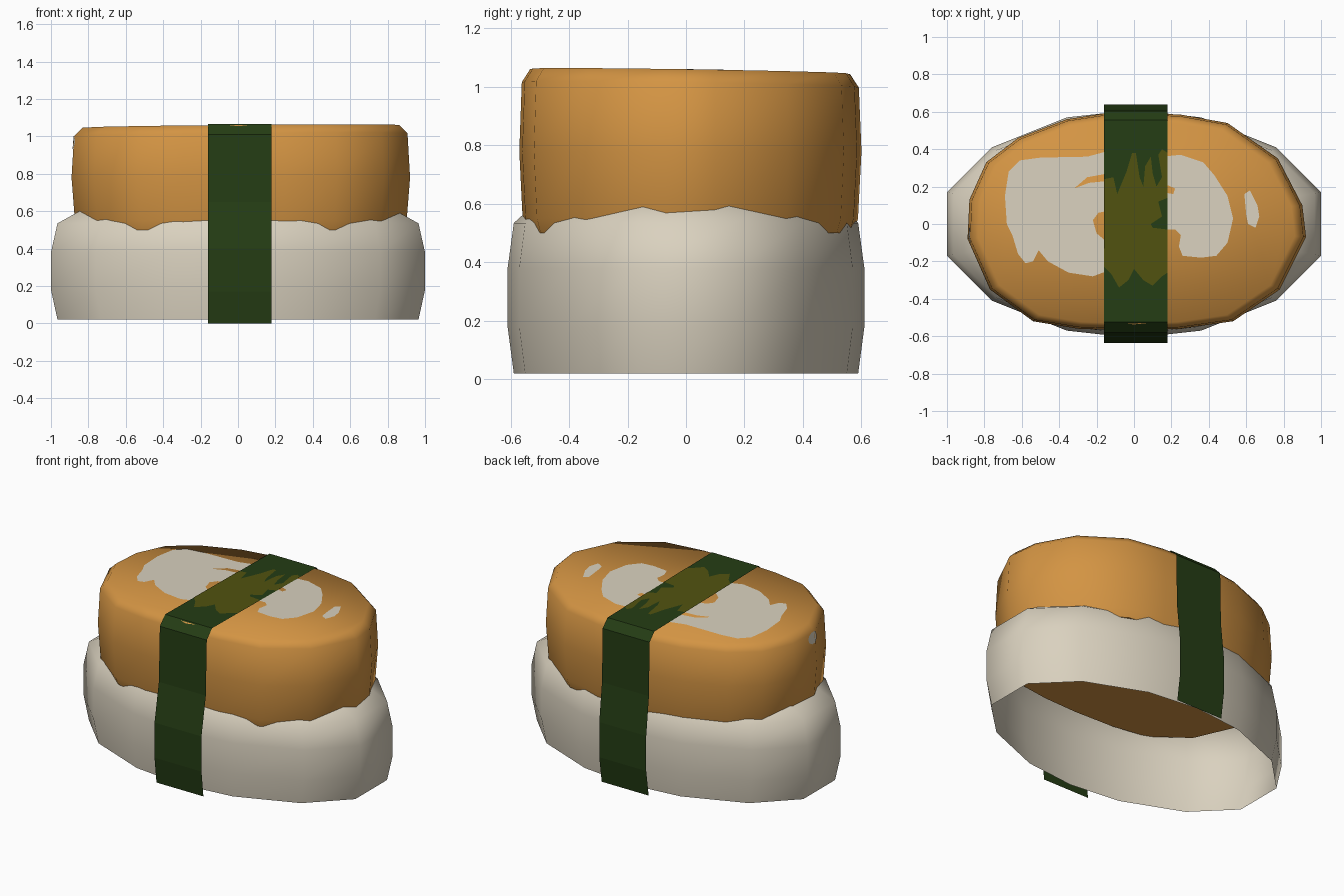
import bpy, bmesh, math
from mathutils import Vector
from mathutils.bvhtree import BVHTree

if "Cube" in bpy.data.objects:
    bpy.data.objects.remove(bpy.data.objects["Cube"])


def material(name, rgb):
    m = bpy.data.materials.new(name)
    m.diffuse_color = (*rgb, 1)
    m.use_nodes = True
    m.node_tree.nodes["Principled BSDF"].inputs["Base Color"].default_value = m.diffuse_color
    return m


CREAM = material("rice cream", (0.70, 0.64, 0.52))
ORANGE = material("topping orange", (0.65, 0.295, 0.056))
GREEN = material("seaweed green", (0.018, 0.046, 0.007))
OLIVE = material("seaweed olive", (0.082, 0.085, 0.005))


def add_object(name, verts, faces, mat, smooth=None):
    me = bpy.data.meshes.new(name)
    me.from_pydata([tuple(v) for v in verts], [], faces)
    me.materials.append(mat)
    ob = bpy.data.objects.new(name, me)
    bpy.context.collection.objects.link(ob)
    if smooth:
        bpy.ops.object.select_all(action='DESELECT')
        ob.select_set(True)
        bpy.context.view_layer.objects.active = ob
        bpy.ops.object.shade_smooth_by_angle(angle=math.radians(smooth))
    return ob


def loft(name, rings, mat, smooth, capped):
    """Join counter-clockwise rings from bottom to top."""
    n = len(rings[0])
    verts = [v for r in rings for v in r]
    faces = [(k * n + i, k * n + (i + 1) % n, (k + 1) * n + (i + 1) % n, (k + 1) * n + i)
             for k in range(len(rings) - 1) for i in range(n)]
    if capped:
        faces.append(tuple(reversed(range(n))))
        faces.append(tuple(range(len(verts) - n, len(verts))))
    return add_object(name, verts, faces, mat, smooth)


# Rice block: open shell, outline mirrored from one quarter
quarter = [(1.0, 0.17), (0.76, 0.41), (0.36, 0.57)]
half = quarter + [(0, 0.61)] + [(-x, y) for x, y in reversed(quarter)]
outline = half + [(-x, -y) for x, y in half]
rice_profile = [(0.02, 0.965), (0.18, 1), (0.38, 1), (0.535, 0.965), (0.61, 0.83)]
loft("rice", [[(x * s, y * s, z) for x, y in outline] for z, s in rice_profile],
     CREAM, 60, False)


# Orange topping with a slightly tilted top
def top_z(x, y):
    return 1.053 + 0.009 * x - 0.015 * y


slab = [(0.92, -0.07), (0.9, 0.1), (0.77, 0.35), (0.5, 0.54), (0.25, 0.585), (-0.1, 0.6),
        (-0.36, 0.56), (-0.62, 0.46), (-0.79, 0.33), (-0.88, 0.13), (-0.89, -0.08),
        (-0.77, -0.35), (-0.54, -0.52), (-0.3, -0.56), (0, -0.57), (0.25, -0.56),
        (0.53, -0.52), (0.78, -0.35)]
rings = [[(x * s, y * s, z) for x, y in slab] for z, s in [(0.5, 0.955), (0.55, 0.98), (0.78, 1)]]
for drop, s in [(0.045, 0.985), (0, 0.935)]:
    rings.append([(x * s, y * s, top_z(x * s, y * s) - drop) for x, y in slab])
topping = loft("topping", rings, ORANGE, 60, True)

# Seaweed band: thin open sheet folded over the top
section = [(-0.615, 0), (-0.635, 0.17), (-0.635, 0.4), (-0.59, 0.65), (-0.58, 1.01),
           (-0.525, 1.067), (0.555, 1.052), (0.605, 1.0), (0.612, 0.65), (0.64, 0.4),
           (0.64, 0.17), (0.615, 0)]
band_verts = [(x, y, z) for y, z in section for x in (-0.16, 0.18)]
add_object("seaweed_band", band_verts,
           [(2 * i, 2 * i + 1, 2 * i + 3, 2 * i + 2) for i in range(len(section) - 1)], GREEN)


# Flat painted patches lying on the top
def patch(name, pts, height, mat):
    add_object(name, [(x, y, height(x, y)) for x, y in pts], [tuple(range(len(pts)))], mat)


def on_topping(x, y):
    return top_z(x, y) + 0.002


def on_band(x, y):
    return 1.067 - 0.015 * (y + 0.525) / 1.08 + 0.002


patch("left_patch", [
    (-0.14, 0.39), (-0.25, 0.36), (-0.5, 0.355), (-0.61, 0.34), (-0.67, 0.28), (-0.69, 0.15),
    (-0.68, 0.0), (-0.65, -0.06), (-0.62, -0.16), (-0.58, -0.21), (-0.54, -0.2), (-0.51, -0.14),
    (-0.46, -0.2), (-0.35, -0.26), (-0.22, -0.28), (-0.14, -0.25), (-0.14, -0.1), (-0.2, -0.05),
    (-0.22, 0.02), (-0.19, 0.06), (-0.14, 0.07), (-0.14, 0.23), (-0.24, 0.22), (-0.32, 0.19),
    (-0.25, 0.25), (-0.14, 0.27)][::-1][::-1], on_topping, CREAM)
patch("right_patch", [
    (0.15, 0.36), (0.15, 0.22), (0.22, 0.19), (0.21, 0.16), (0.15, 0.17), (0.15, -0.03),
    (0.22, -0.03), (0.25, -0.06), (0.24, -0.12), (0.26, -0.17), (0.36, -0.18), (0.44, -0.17),
    (0.5, -0.1), (0.53, 0.03), (0.5, 0.15), (0.43, 0.26), (0.37, 0.33), (0.25, 0.37)],
    on_topping, CREAM)
patch("small_patch", [
    (0.6, 0.05), (0.61, 0.0), (0.65, -0.02), (0.67, 0.04), (0.66, 0.1), (0.62, 0.18),
    (0.59, 0.16)], on_topping, CREAM)
patch("band_patch", [
    (-0.16, -0.23), (-0.12, -0.27), (-0.08, -0.34), (-0.03, -0.3), (0, -0.24), (0.05, -0.3),
    (0.1, -0.33), (0.15, -0.28), (0.18, -0.26), (0.18, -0.03), (0.1, -0.02), (0.09, 0.0),
    (0.15, 0.04), (0.13, 0.12), (0.18, 0.14), (0.18, 0.38), (0.15, 0.4), (0.13, 0.37),
    (0.15, 0.25), (0.12, 0.2), (0.1, 0.27), (0.09, 0.36), (0.06, 0.31), (0.05, 0.2),
    (0.03, 0.25), (0.01, 0.38), (-0.01, 0.38), (-0.04, 0.28), (-0.09, 0.16), (-0.11, 0.25),
    (-0.16, 0.24)], on_band, OLIVE)

# Small cream spot wrapped onto the left end of the topping
tree = BVHTree.FromPolygons([v.co for v in topping.data.vertices],
                            [tuple(p.vertices) for p in topping.data.polygons])
spot = [Vector((-0.88, -0.06, 0.97))]
for i in range(10):
    a = math.tau * i / 10
    spot.append(Vector((-0.88 , -0.06 - 0.05 * math.cos(a), 0.97 + 0.04 * math.sin(a))))
projected = []
for p in spot:
    loc, nor, _, _ = tree.find_nearest(p)
    projected.append(loc + nor * 0.004)
add_object("end_spot", projected, [(0, i, i % 10 + 1) for i in range(1, 11)], CREAM)
